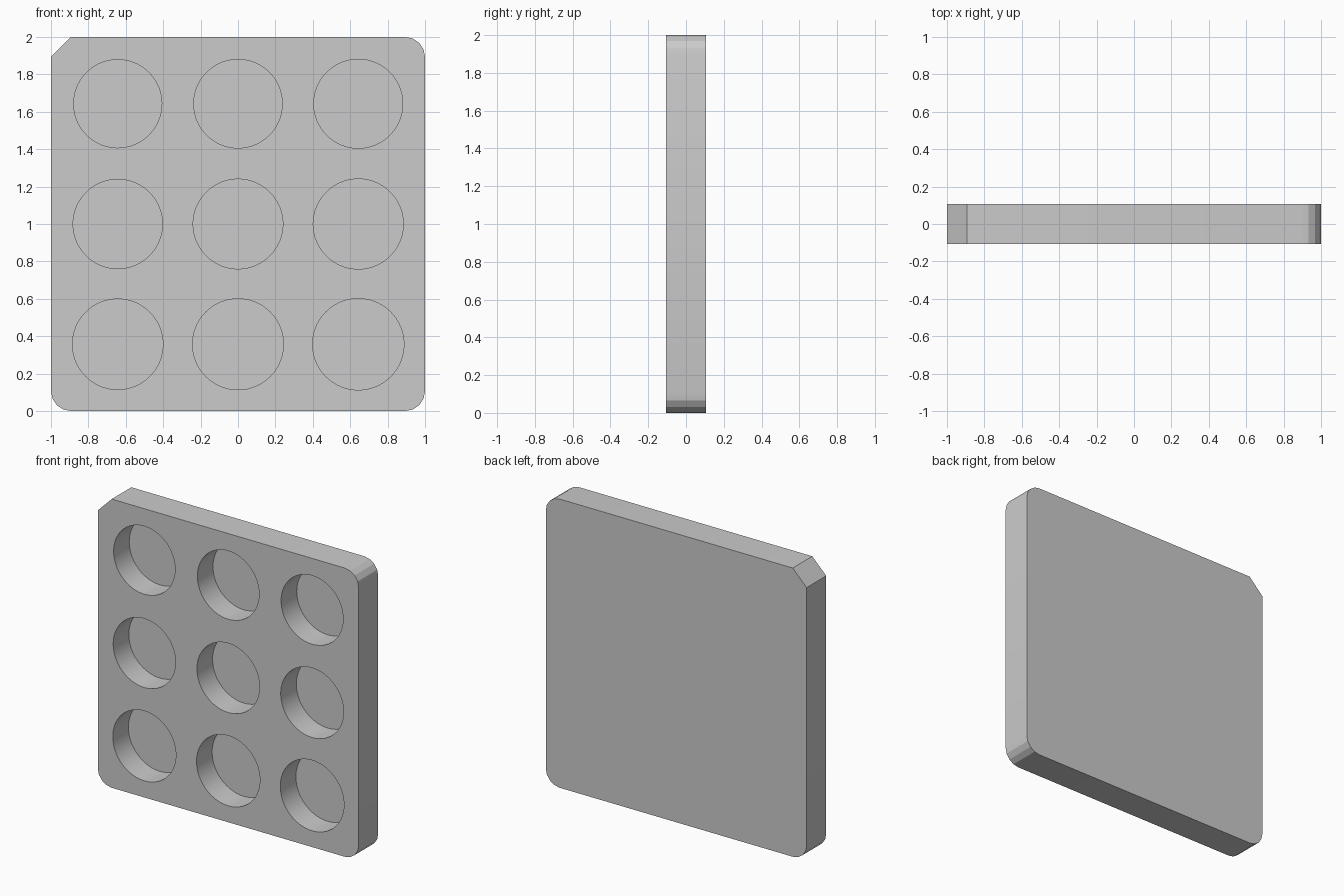
import bpy, bmesh
from math import sin, cos, pi, radians
from mathutils import Matrix, Vector

if "Cube" in bpy.data.objects:
    bpy.data.objects.remove(bpy.data.objects["Cube"], do_unlink=True)

HALF = 1.0          # half the plate's width
THICK = 0.214
CORNER = 0.107      # corner radius and chamfer size
PITCH = 0.643       # spacing of the pockets
DEPTH = 0.171
RADIUS, STEP = 0.2355, 0.00107  # each pocket is slightly wider than the last


def add_object(name, bm):
    mesh = bpy.data.meshes.new(name)
    bmesh.ops.recalc_face_normals(bm, faces=bm.faces)
    bm.to_mesh(mesh)
    bm.free()
    obj = bpy.data.objects.new(name, mesh)
    bpy.context.collection.objects.link(obj)
    return obj


# Plate outline: three rounded corners, with a chamfer at the top right (-x)
inner = HALF - CORNER
outline = []
for i, (sx, sz) in enumerate([(1, 1), (-1, 1), (-1, -1), (1, -1)]):
    segments = 1 if (sx, sz) == (-1, 1) else 4
    for k in range(segments + 1):
        a = (i + k / segments) * pi / 2
        outline.append((sx * inner + CORNER * cos(a),
                        HALF + sz * inner + CORNER * sin(a)))

bm = bmesh.new()
face = bm.faces.new([bm.verts.new((x, -THICK / 2, z)) for x, z in outline])
extruded = bmesh.ops.extrude_face_region(bm, geom=[face], use_keep_orig=True)
moved = [g for g in extruded["geom"] if isinstance(g, bmesh.types.BMVert)]
bmesh.ops.translate(bm, vec=Vector((0, THICK, 0)), verts=moved)
plate = add_object("gauge_plate", bm)

# Nine round pockets, growing from top right to bottom left
bm = bmesh.new()
overshoot = 0.05
for n in range(9):
    row, col = divmod(n, 3)
    centre = Vector(((col - 1) * PITCH,
                     -THICK / 2 + (DEPTH - overshoot) / 2,
                     HALF + (1 - row) * PITCH))
    r = RADIUS + n * STEP
    bmesh.ops.create_cone(
        bm, cap_ends=True, segments=96, radius1=r, radius2=r,
        depth=DEPTH + overshoot,
        matrix=Matrix.Translation(centre) @ Matrix.Rotation(pi / 2, 4, "X"))
cutter = add_object("pocket_cutter", bm)
cutter.hide_render = True

cut = plate.modifiers.new("pockets", "BOOLEAN")
cut.operation = "DIFFERENCE"
cut.solver = "EXACT"
cut.object = cutter
bpy.ops.object.select_all(action="DESELECT")
plate.select_set(True)
bpy.context.view_layer.objects.active = plate
bpy.ops.object.modifier_apply(modifier=cut.name)
bpy.data.objects.remove(cutter, do_unlink=True)

# Smooth pocket walls, faceted plate corners
bpy.ops.object.shade_smooth_by_angle(angle=radians(15))
